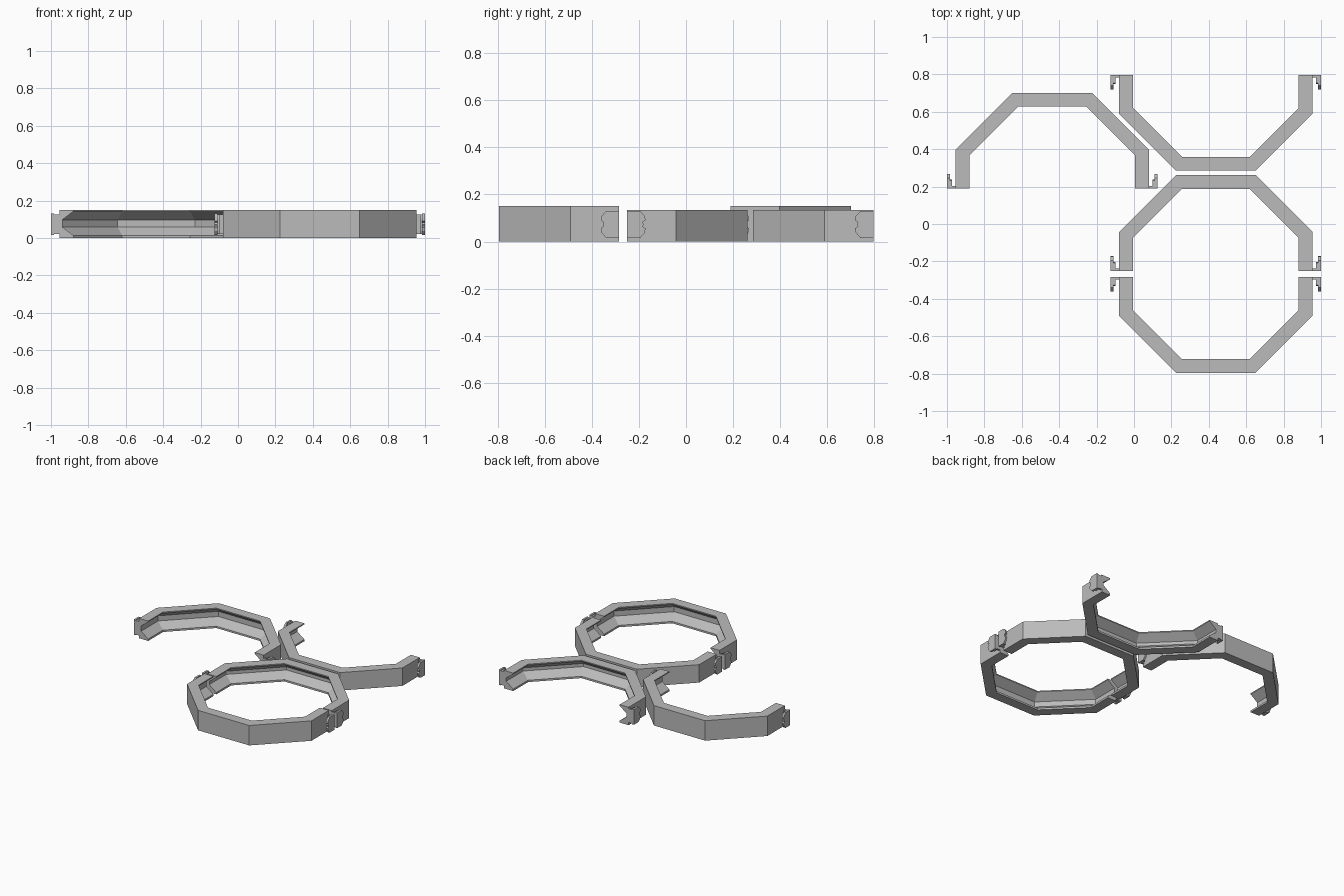
import bpy, bmesh
from mathutils import Vector

if "Cube" in bpy.data.objects:
    bpy.data.objects.remove(bpy.data.objects["Cube"])

grey = bpy.data.materials.new("plain_grey")
grey.diffuse_color = (0.5, 0.5, 0.5, 1)
grey.use_nodes = True
grey.node_tree.nodes["Principled BSDF"].inputs["Base Color"].default_value = grey.diffuse_color

W, FLAT, DEPTH, BAND = 0.5175, 0.213, 0.5115, 0.0745


def finish(bm, name):
    bmesh.ops.recalc_face_normals(bm, faces=bm.faces)
    me = bpy.data.meshes.new(name)
    bm.to_mesh(me)
    bm.free()
    me.materials.append(grey)
    ob = bpy.data.objects.new(name, me)
    bpy.context.collection.objects.link(ob)


def half_path(o):
    """Half octagon outline, inset by o from the outer wall."""
    w, f, d = W - o, FLAT - 0.4142 * o, DEPTH - o
    k = d - (w - f)
    return [(-w, 0), (-w, k), (-f, d), (f, d), (w, k), (w, 0)]


def frame(name, cx, end, s, h):
    # Cross-section: (inset, height) with a trapezoid groove on the inside
    wall = 0.016
    profile = [(0, 0), (BAND, 0), (BAND, 0.014), (wall, 0.058),
               (wall, h - 0.053), (BAND, h - 0.008), (BAND, h), (0, h)]
    bm = bmesh.new()
    lines = [[bm.verts.new((cx + x, end + s * y, z)) for x, y in half_path(o)]
             for o, z in profile]
    n = len(lines)
    for a in range(n):
        p, q = lines[a], lines[(a + 1) % n]
        for i in range(5):
            bm.faces.new((p[i], p[i + 1], q[i + 1], q[i]))
    for i in (0, 5):
        bm.faces.new([l[i] for l in lines])
    finish(bm, name)


def plate(name, outline, x0, x1, end, s):
    """Outline in (distance from the arm end, height), extruded along x."""
    bm = bmesh.new()
    face = bm.faces.new([bm.verts.new((x0, end + s * d, z)) for d, z in outline])
    ext = bmesh.ops.extrude_face_region(bm, geom=[face])["geom"]
    bmesh.ops.translate(bm, vec=Vector((x1 - x0, 0, 0)),
                        verts=[v for v in ext if isinstance(v, bmesh.types.BMVert)])
    finish(bm, name)


# Notched clip tongue and the web joining it to the arm
tongue = [(0, 0.015), (0.055, 0.015), (0.075, 0.038), (0.078, 0.056),
          (0.066, 0.064), (0.070, 0.073), (0.066, 0.082), (0.078, 0.090),
          (0.075, 0.108), (0.055, 0.130), (0, 0.130)]
web = [(0, 0.020), (0.042, 0.020), (0.048, 0.040), (0.048, 0.105),
       (0.042, 0.125), (0, 0.125)]
foot = [(0, 0.020), (0.012, 0.020), (0.012, 0.125), (0, 0.125)]

# name, centre x, arm end y, direction of the flat side, height
for name, cx, end, s, h in [("front_frame", 0.4375, -0.284, -1, 0.15),
                            ("middle_frame", 0.4375, -0.25, 1, 0.135),
                            ("back_frame", 0.4375, 0.7965, -1, 0.135),
                            ("left_frame", -0.4375, 0.19, 1, 0.15)]:
    frame(name, cx, end, s, h)
    for side, m in (("left", -1), ("right", 1)):
        x = cx + m * W
        plate(f"{name}_{side}_clip_tongue", tongue, x + m * 0.030, x + m * 0.045, end, s)
        plate(f"{name}_{side}_clip_web", web, x + m * 0.018, x + m * 0.030, end, s)
        plate(f"{name}_{side}_clip_foot", foot, x, x + m * 0.018, end, s)
